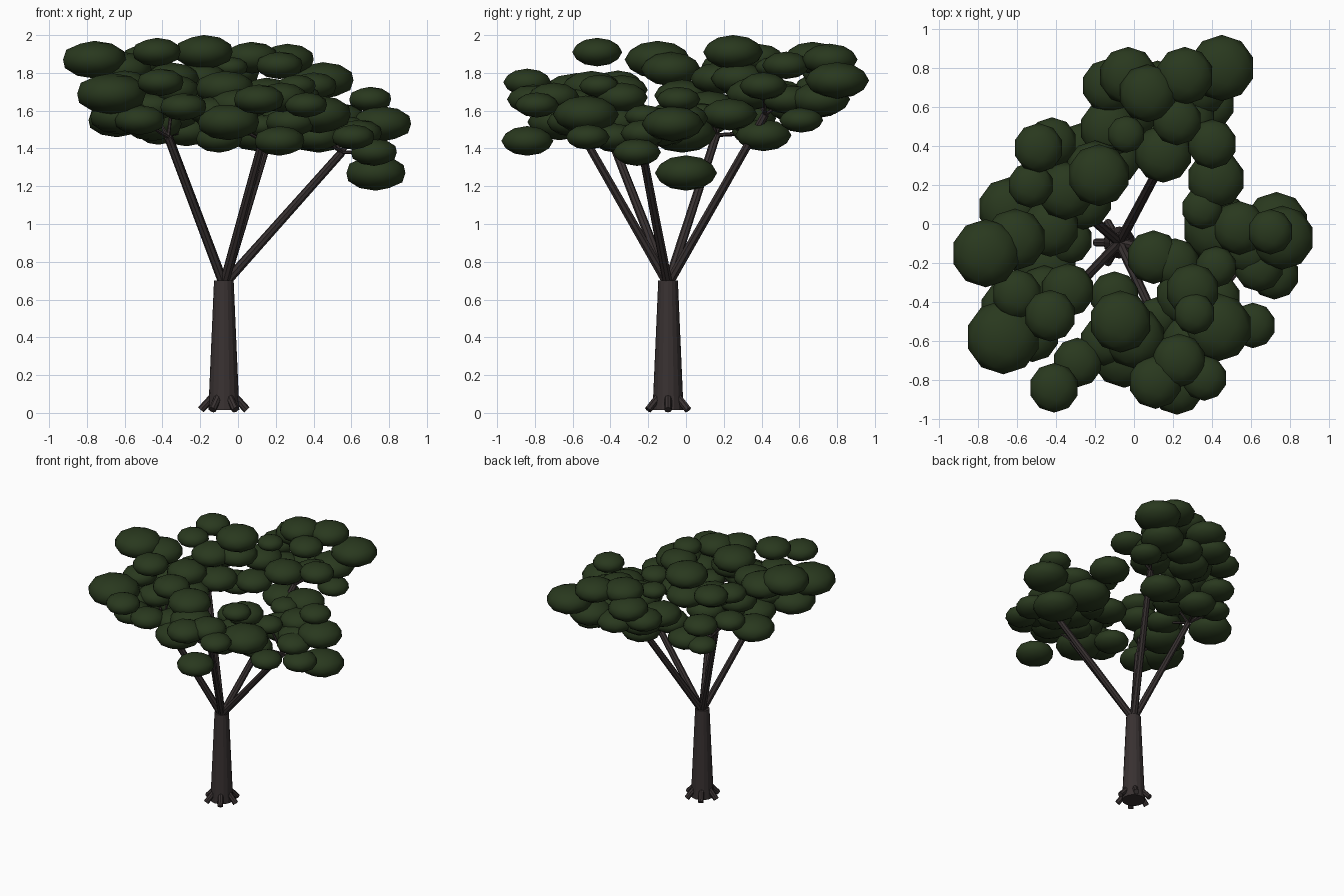
import bpy, bmesh, math
from mathutils import Vector, Matrix


def material(name, rgb):
    m = bpy.data.materials.new(name)
    m.diffuse_color = (*rgb, 1)
    return m


BARK = material("dark_bark", (0.040, 0.031, 0.031))
LEAF = material("deep_green", (0.022, 0.040, 0.013))


def finish(bm, name, mat, smooth=False):
    me = bpy.data.meshes.new(name)
    for f in bm.faces:
        f.smooth = smooth
    bm.to_mesh(me)
    bm.free()
    me.materials.append(mat)
    ob = bpy.data.objects.new(name, me)
    bpy.context.collection.objects.link(ob)
    return ob


def limb(bm, a, b, r1, r2, sides=8):
    """Tapered cylinder between two points."""
    a, b = Vector(a), Vector(b)
    d = b - a
    mat = Matrix.Translation((a + b) / 2) @ d.to_track_quat('Z', 'Y').to_matrix().to_4x4()
    bmesh.ops.create_cone(bm, cap_ends=True, segments=sides, radius1=r1, radius2=r2,
                          depth=d.length, matrix=mat)


TX, TY = -0.075, -0.095
FORK = (TX, TY, 0.68)

# Trunk
bm = bmesh.new()
limb(bm, (TX, TY, 0.015), (TX, TY, 0.70), 0.082, 0.052, 16)
finish(bm, "trunk", BARK)

# Root flares
bm = bmesh.new()
for i in range(6):
    t = i * math.tau / 6
    c, s = math.cos(t), math.sin(t)
    limb(bm, (TX + 0.05 * c, TY + 0.05 * s, 0.095), (TX + 0.122 * c, TY + 0.122 * s, 0.016),
         0.02, 0.02)
finish(bm, "roots", BARK)


def bough(side, tip, pads):
    """One branch with its twigs and flattened leaf pads (x, y, z, radius)."""
    bm = bmesh.new()
    limb(bm, FORK, tip, 0.026, 0.022)
    for x, y, z, r in pads:
        if (Vector((x, y, z)) - Vector(tip)).length < 0.27:
            limb(bm, tip, (x, y, z), 0.010, 0.007, 6)
    finish(bm, side + "_branch", BARK)
    bm = bmesh.new()
    for x, y, z, r in pads:
        bmesh.ops.create_icosphere(bm, subdivisions=2, radius=r * 1.06, matrix=Matrix.Translation(
            (x, y, z)) @ Matrix.Diagonal((1, 1, 0.57, 1)))
    finish(bm, side + "_foliage", LEAF, True)


bough("back", (0.20, 0.42, 1.58), [
    (0.45, 0.80, 1.76, 0.16), (0.26, 0.76, 1.87, 0.14), (0.07, 0.67, 1.88, 0.14),
    (-0.03, 0.76, 1.80, 0.14), (-0.13, 0.71, 1.72, 0.13), (0.40, 0.61, 1.55, 0.11),
    (0.22, 0.53, 1.84, 0.12), (-0.04, 0.46, 1.83, 0.09), (-0.13, 0.49, 1.68, 0.14),
    (0.15, 0.36, 1.69, 0.14), (0.40, 0.41, 1.73, 0.12), (0.42, 0.23, 1.58, 0.14),
    (0.33, 0.71, 1.66, 0.15), (0.12, 0.70, 1.64, 0.13), (0.10, 0.41, 1.47, 0.14),
    (0.28, 0.54, 1.66, 0.13), (-0.02, 0.58, 1.62, 0.14)])

bough("back_left", (-0.37, 0.16, 1.47), [
    (-0.18, 0.25, 1.91, 0.15), (-0.35, 0.17, 1.77, 0.14), (-0.42, 0.42, 1.64, 0.12),
    (-0.49, 0.39, 1.88, 0.12), (-0.53, 0.20, 1.84, 0.11), (-0.64, 0.08, 1.55, 0.15),
    (-0.61, -0.08, 1.82, 0.15), (-0.76, -0.15, 1.87, 0.165), (-0.43, -0.02, 1.68, 0.14),
    (-0.34, -0.08, 1.57, 0.12), (-0.10, 0.34, 1.56, 0.13), (-0.27, 0.38, 1.49, 0.13),
    (-0.42, 0.40, 1.48, 0.10), (-0.20, 0.28, 1.77, 0.14), (-0.26, 0.12, 1.62, 0.14),
    (-0.52, 0.20, 1.62, 0.11)])

bough("front_left", (-0.37, -0.40, 1.46), [
    (-0.67, -0.58, 1.69, 0.18), (-0.62, -0.44, 1.57, 0.16), (-0.43, -0.47, 1.91, 0.125),
    (-0.34, -0.34, 1.71, 0.13), (-0.41, -0.84, 1.75, 0.12), (-0.29, -0.71, 1.62, 0.12),
    (-0.45, -0.21, 1.53, 0.15), (-0.60, -0.36, 1.74, 0.12), (-0.52, -0.57, 1.55, 0.13),
    (-0.46, -0.35, 1.62, 0.13)])

bough("front", (0.13, -0.53, 1.44), [
    (-0.07, -0.50, 1.72, 0.15), (-0.05, -0.67, 1.54, 0.16), (-0.15, -0.60, 1.60, 0.12),
    (-0.10, -0.37, 1.45, 0.12), (0.11, -0.81, 1.66, 0.13), (0.22, -0.84, 1.44, 0.13),
    (0.23, -0.70, 1.67, 0.13), (0.36, -0.79, 1.63, 0.11), (0.43, -0.53, 1.58, 0.165),
    (0.12, -0.48, 1.52, 0.10), (0.31, -0.46, 1.73, 0.10), (0.28, -0.60, 1.54, 0.13),
    (0.00, -0.58, 1.63, 0.15)])

bough("right", (0.55, -0.23, 1.38), [
    (0.61, -0.52, 1.46, 0.11), (0.30, -0.34, 1.67, 0.13), (0.26, -0.37, 1.54, 0.14),
    (0.42, -0.22, 1.57, 0.10), (0.21, -0.20, 1.54, 0.12), (0.10, -0.17, 1.54, 0.13),
    (0.43, -0.02, 1.48, 0.17), (0.70, -0.04, 1.66, 0.11), (0.76, -0.07, 1.53, 0.155),
    (0.72, -0.26, 1.38, 0.12), (0.73, 0.00, 1.27, 0.155), (0.59, -0.12, 1.49, 0.13),
    (0.35, 0.08, 1.58, 0.10), (0.42, -0.38, 1.46, 0.12), (0.64, -0.22, 1.48, 0.12),
    (0.54, -0.02, 1.56, 0.13)])
